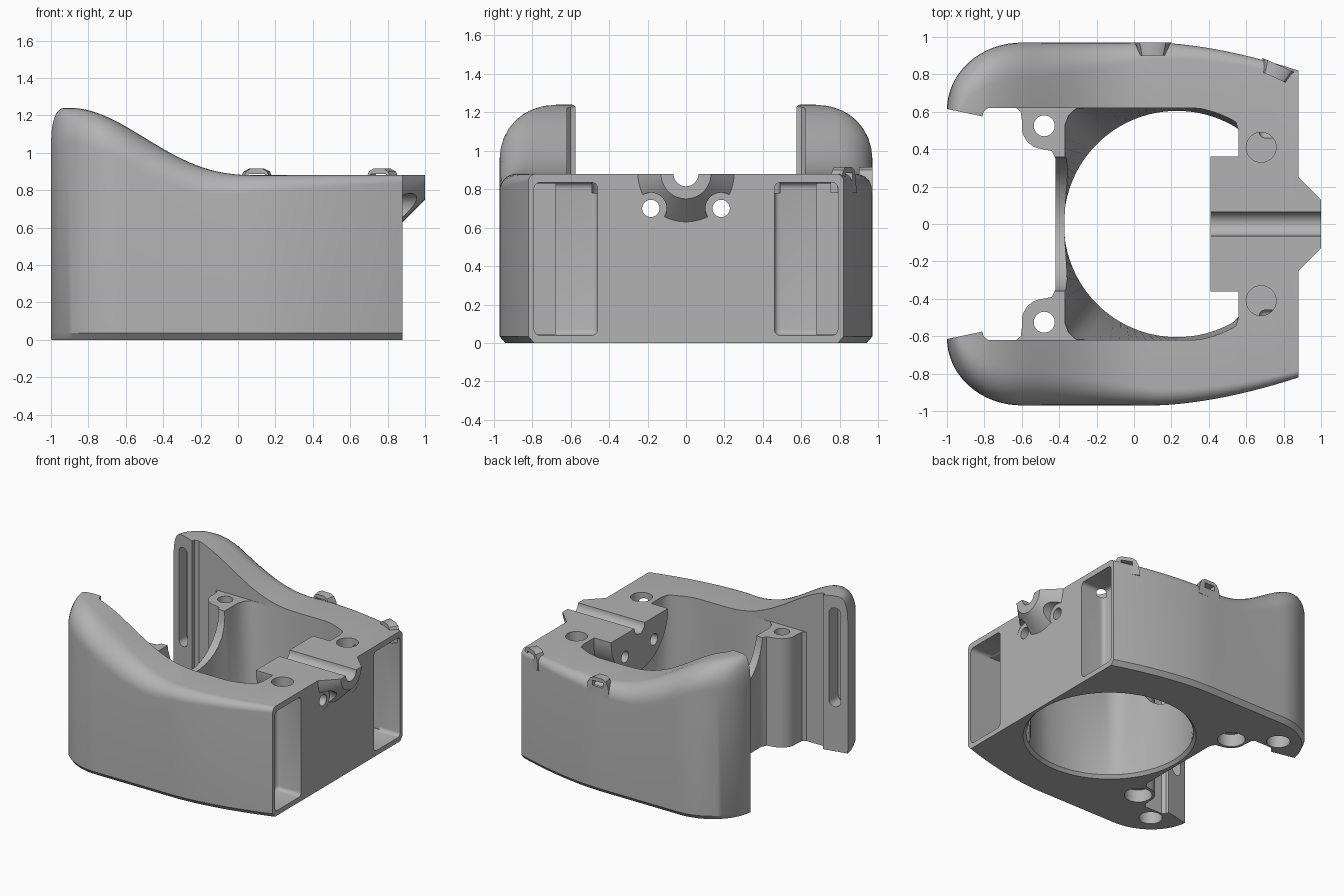
import bpy, bmesh, math
from mathutils import Matrix, Vector

if "Cube" in bpy.data.objects:
    bpy.data.objects.remove(bpy.data.objects["Cube"])

grey = bpy.data.materials.new("plain_grey")
grey.use_nodes = True
grey.diffuse_color = (0.45, 0.45, 0.45, 1)
grey.node_tree.nodes["Principled BSDF"].inputs["Base Color"].default_value = grey.diffuse_color


def loft(name, rings):
    """Closed solid through rings that share one point count."""
    bm = bmesh.new()
    vs = [[bm.verts.new(p) for p in r] for r in rings]
    n = len(rings[0])
    for a, b in zip(vs, vs[1:]):
        for i in range(n):
            j = (i + 1) % n
            bm.faces.new((a[i], a[j], b[j], b[i]))
    bm.faces.new(vs[0][::-1])
    bm.faces.new(vs[-1])
    bmesh.ops.recalc_face_normals(bm, faces=bm.faces)
    me = bpy.data.meshes.new(name)
    bm.to_mesh(me)
    bm.free()
    me.materials.append(grey)
    ob = bpy.data.objects.new(name, me)
    bpy.context.collection.objects.link(ob)
    return ob


def prism(name, poly, z0, z1):
    return loft(name, [[(x, y, z) for x, y in poly] for z in (z0, z1)])


def box(name, x0, x1, y0, y1, z0, z1):
    return prism(name, [(x0, y0), (x1, y0), (x1, y1), (x0, y1)], z0, z1)


def circle(r, n=40):
    return [(r * math.cos(2 * math.pi * i / n), r * math.sin(2 * math.pi * i / n)) for i in range(n)]


def rod_z(name, x, y, r, z0, z1):
    return prism(name, [(x + a, y + b) for a, b in circle(r)], z0, z1)


def rod_x(name, y, z, r0, r1, x0, x1):
    return loft(name, [[(x, y + a, z + b) for a, b in circle(r)] for x, r in ((x0, r0), (x1, r1))])


def combine(ob, tool, op="DIFFERENCE"):
    mod = ob.modifiers.new("cut", "BOOLEAN")
    mod.operation, mod.solver, mod.object = op, "EXACT", tool
    bpy.context.view_layer.objects.active = ob
    bpy.ops.object.modifier_apply(modifier=mod.name)
    bpy.data.objects.remove(tool)


def smooth(ob):
    bpy.ops.object.select_all(action="DESELECT")
    ob.select_set(True)
    bpy.context.view_layer.objects.active = ob
    bpy.ops.object.shade_smooth_by_angle(angle=math.radians(30))


# Outer shell: half width, crest height and fillet along the length
def width(x):
    if x < -0.6:
        return 0.61 + 0.36 * math.sqrt(max(0, 1 - ((x + 0.6) / 0.4) ** 2))
    return 0.97 - 0.15 * max(0, (x - 0.1) / 0.78) ** 1.7


def crest(x):
    t = min(1, max(0, 0.1 - x)) ** 1.22
    return 0.88 + 0.18 * (1 - math.cos(math.pi * t)) - 0.06 * max(0, (-0.93 - x) / 0.07) ** 2


def section(x):
    w, h = width(x), crest(x)
    r = 0.09 + 0.1 * min(1, max(0, (0.1 - x) / 0.6)) - 0.05 * max(0, (x - 0.1) / 0.78)
    half = [(w - 0.03, 0), (w, 0.035)]
    for i in range(9):
        a = math.pi / 2 * i / 8
        half.append((w - r + r * math.cos(a), h - r + r * math.sin(a)))
    return [(x, y, z) for y, z in half] + [(x, -y, z) for y, z in half[::-1]]


tip = [-0.6 - 0.4 * math.cos(math.pi / 2 * i / 16) for i in range(16)]
run = [-0.6 + 1.48 * i / 36 for i in range(37)]
body = loft("cradle_body", [section(x) for x in tip + run])

# Open end between the arms, leaving angled lips and lobed screw posts
half = [(-1.1, 0.636), (-0.81, 0.575), (-0.805, 0.6), (-0.78, 0.62), (-0.63, 0.62), (-0.605, 0.6)]
for i in range(9):
    a = math.radians(170 + 95 * i / 8)
    half.append((-0.48 + 0.12 * math.cos(a), 0.52 + 0.12 * math.sin(a)))
half += [(-0.44, 0.39), (-0.42, 0.35)]
combine(body, prism("open_end", half + [(x, -y) for x, y in half[::-1]], -0.1, 1.5))
combine(body, box("post_top", -0.66, -0.2, -0.62, 0.62, 0.87, 1.5))


# Central cavity: round at the base, squared towards the open end at the top
def cavity_ring(z, blend):
    ring = []
    for i in range(96):
        a = 2 * math.pi * i / 96
        c, s = math.cos(a), math.sin(a)
        edge = 0.62 / max(abs(s), 1e-6)
        if c < 0:
            r = min(edge, 0.6 / -c, 0.82)
        else:
            r = min(edge, 0.33 / max(c, 1e-6), 0.63)
        r = 0.605 + (r - 0.605) * blend
        ring.append((0.23 + r * c, r * s, z))
    return ring


combine(body, loft("cavity", [cavity_ring(-0.01, 0), cavity_ring(0.03, 0),
                              cavity_ring(0.86, 1), cavity_ring(1.5, 1)]))
combine(body, loft("rim_chamfer", [[(0.23 + a, b, z) for a, b in circle(r, 96)]
                                   for z, r in ((-0.01, 0.635), (0.03, 0.6))]))

# Round saddle in the thin end wall
combine(body, rod_x("saddle", 0, 0.88, 0.36, 0.36, -0.7, -0.2))


# Half-round block inside and tapered spout outside
def half_rod(name, x0, r0, x1, r1):
    arc = [math.pi + math.pi * i / 32 for i in range(33)]
    return loft(name, [[(x, r * math.cos(a), 0.88 + r * math.sin(a)) for a in arc]
                       for x, r in ((x0, r0), (x1, r1))])


combine(body, half_rod("inner_block", 0.41, 0.36, 0.8, 0.36), "UNION")
combine(body, half_rod("spout", 0.86, 0.27, 1.0, 0.13), "UNION")
combine(body, rod_x("cable_groove", 0, 0.88, 0.065, 0.065, 0.3, 1.1))

for s in (-1, 1):
    # Bolt holes through the block, with recesses in the spout
    combine(body, rod_x("bolt_hole", s * 0.183, 0.7, 0.045, 0.045, 0.3, 1.1))
    combine(body, rod_x("bolt_recess", s * 0.183, 0.7, 0.082, 0.082, 0.879, 1.1))
    # Round pockets on top and below
    combine(body, rod_z("top_pocket", 0.68, s * 0.41, 0.08, 0.78, 1.0))
    combine(body, rod_z("post_hole", -0.48, s * 0.525, 0.056, -0.1, 1.0))
    combine(body, rod_z("post_recess", -0.48, s * 0.525, 0.1, -0.1, 0.1))
    combine(body, rod_z("tip_recess", -0.76, s * 0.72, 0.085, -0.1, 0.1))
    # Side windows and the deep bays behind them
    y0, y1 = sorted((s * 0.46, s * 0.79))
    win = box("window", 0.67, 1.0, y0, y1, 0.04, 0.835)
    bev = win.modifiers.new("round", "BEVEL")
    bev.width, bev.segments = 0.03, 4
    combine(body, win)
    y0, y1 = sorted((s * 0.68, s * 0.79))
    combine(body, box("bay", -0.2, 0.7, y0, y1, 0.045, 0.83))
    # Upright strap slot in each arm tip
    ends = [(x * 0.045, z + x2) for x, z, x2 in
            [(math.cos(math.pi * i / 12), 1.1, 0.045 * math.sin(math.pi * i / 12)) for i in range(13)] +
            [(-math.cos(math.pi * i / 12), 0.4, -0.045 * math.sin(math.pi * i / 12)) for i in range(13)]]
    combine(body, loft("strap_slot", [[(-0.9 + x, s * y, z) for x, z in ends] for y in (0.5, 0.7)]))

smooth(body)

# Small loop clips on the rear rim
for label, x, y, turn in (("middle", 0.1, 0.935, 0), ("corner", 0.765, 0.815, -24)):
    shape = [(-0.1, 0.78), (0.1, 0.78), (0.09, 0.86), (0.07, 0.9), (0.04, 0.915),
             (-0.04, 0.915), (-0.07, 0.9), (-0.09, 0.86)]
    clip = loft(label + "_clip", [[(a * k, b, z) for a, z in shape]
                                  for b, k in ((-0.035, 0.8), (0.035, 1))])
    combine(clip, box("clip_slot", -0.045, 0.045, -0.1, 0.1, 0.845, 0.885))
    clip.data.transform(Matrix.Translation(Vector((x, y, 0))) @ Matrix.Rotation(math.radians(turn), 4, "Z"))
    smooth(clip)
